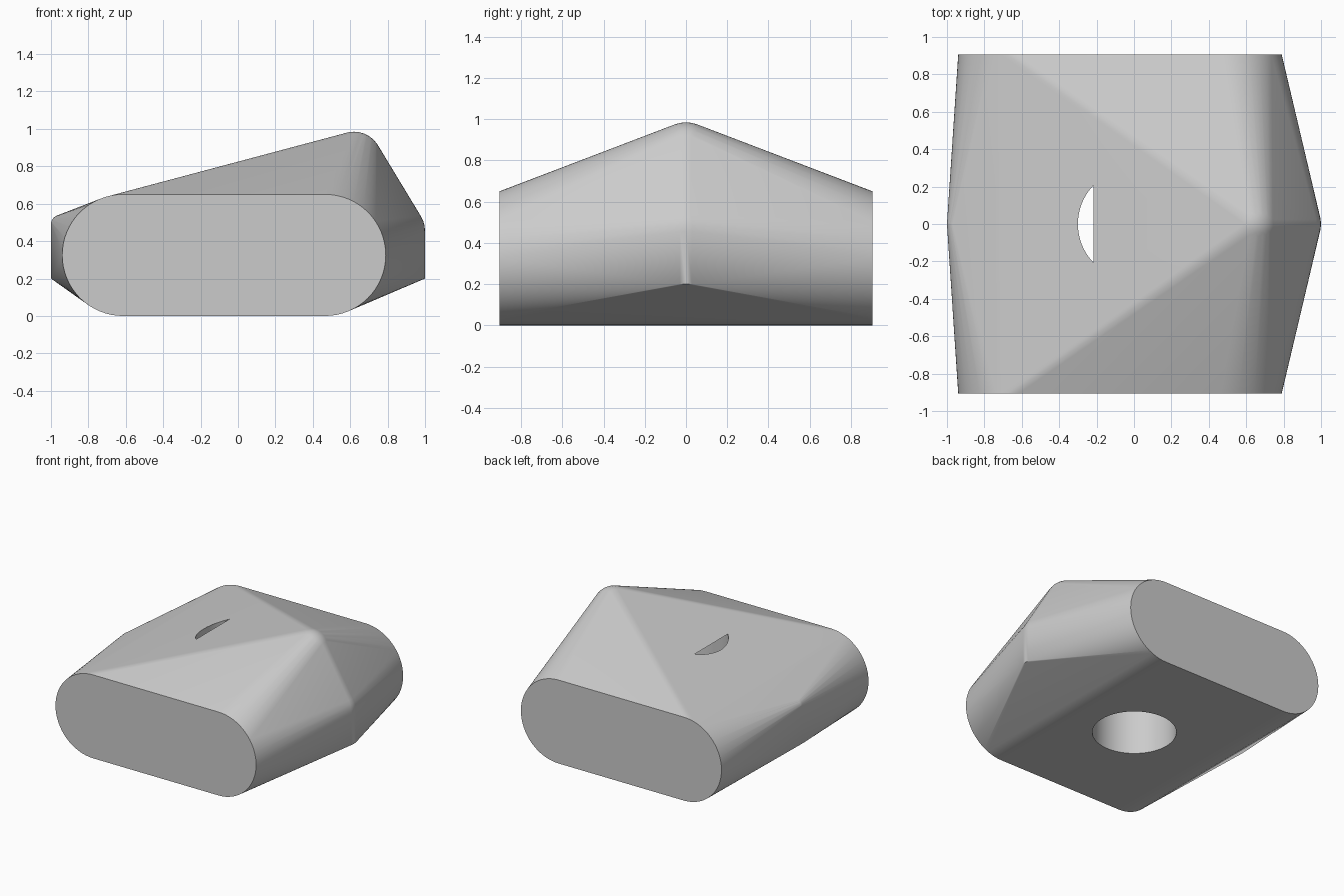
import bpy
import bmesh
from math import sin, cos, pi, radians
from mathutils import Vector

cube = bpy.data.objects.get("Cube")
if cube:
    bpy.data.objects.remove(cube, do_unlink=True)

grey = bpy.data.materials.new("light grey")
grey.use_nodes = True
grey.diffuse_color = (0.6, 0.6, 0.6, 1)
grey.node_tree.nodes["Principled BSDF"].inputs["Base Color"].default_value = (0.6, 0.6, 0.6, 1)


def dome(x, z, r, n=32):
    """Upper half of a sphere as points, with its equator ring."""
    pts = [Vector((x, 0, z + r))]
    for i in range(n // 4):
        lat = i / (n // 4) * pi / 2
        pts += [Vector((x + r * cos(lat) * cos(a), r * cos(lat) * sin(a), z + r * sin(lat)))
                for a in (j / n * 2 * pi for j in range(n))]
    return pts


def ring(x, z, r, n=32):
    """Horizontal circle."""
    return [Vector((x + r * cos(j / n * 2 * pi), r * sin(j / n * 2 * pi), z)) for j in range(n)]


def stadium(y, left, right, r, n=32):
    """Rounded end profile standing in the xz plane."""
    pts = []
    for cx, start in ((right, -pi / 2), (left, pi / 2)):
        pts += [Vector((cx + r * cos(start + i / n * pi), y, r + r * sin(start + i / n * pi)))
                for i in range(n + 1)]
    return pts


# Body: one hull around two end profiles, two flat-bottomed side posts and the peak
points = dome(0.62, 0.835, 0.15)
for side, z, r in ((1, 0.455, 0.15), (-1, 0.49, 0.05)):
    points += dome(side * (1 - r), z, r) + ring(side * (1 - r), 0.2, r)
for y in (-0.905, 0.905):
    points += stadium(y, -0.615, 0.465, 0.325)

bm = bmesh.new()
for p in points:
    bm.verts.new(p)
bmesh.ops.convex_hull(bm, input=bm.verts[:])
bmesh.ops.delete(bm, geom=[v for v in bm.verts if not v.link_faces], context='VERTS')
bmesh.ops.remove_doubles(bm, verts=bm.verts[:], dist=0.0005)
bmesh.ops.dissolve_limit(bm, angle_limit=radians(0.2), verts=bm.verts[:], edges=bm.edges[:])
bmesh.ops.recalc_face_normals(bm, faces=bm.faces[:])
mesh = bpy.data.meshes.new("body")
bm.to_mesh(mesh)
bm.free()
mesh.materials.append(grey)
body = bpy.data.objects.new("body", mesh)
bpy.context.collection.objects.link(body)

# Blind bore from below; its flat roof just breaks through the sloping top
roof = 0.767
bpy.ops.mesh.primitive_cylinder_add(vertices=96, radius=0.297, depth=roof + 0.2,
                                    location=(-0.003, 0, (roof - 0.2) / 2))
cutter = bpy.context.object
cutter.name = "bore_cutter"
cutter.data.materials.append(grey)
cutter.hide_render = True

cut = body.modifiers.new("bore", 'BOOLEAN')
cut.operation = 'DIFFERENCE'
cut.solver = 'EXACT'
cut.object = cutter
bpy.ops.object.select_all(action='DESELECT')
body.select_set(True)
bpy.context.view_layer.objects.active = body
bpy.ops.object.modifier_apply(modifier=cut.name)
bpy.data.objects.remove(cutter, do_unlink=True)
bpy.ops.object.shade_smooth_by_angle(angle=radians(30))
